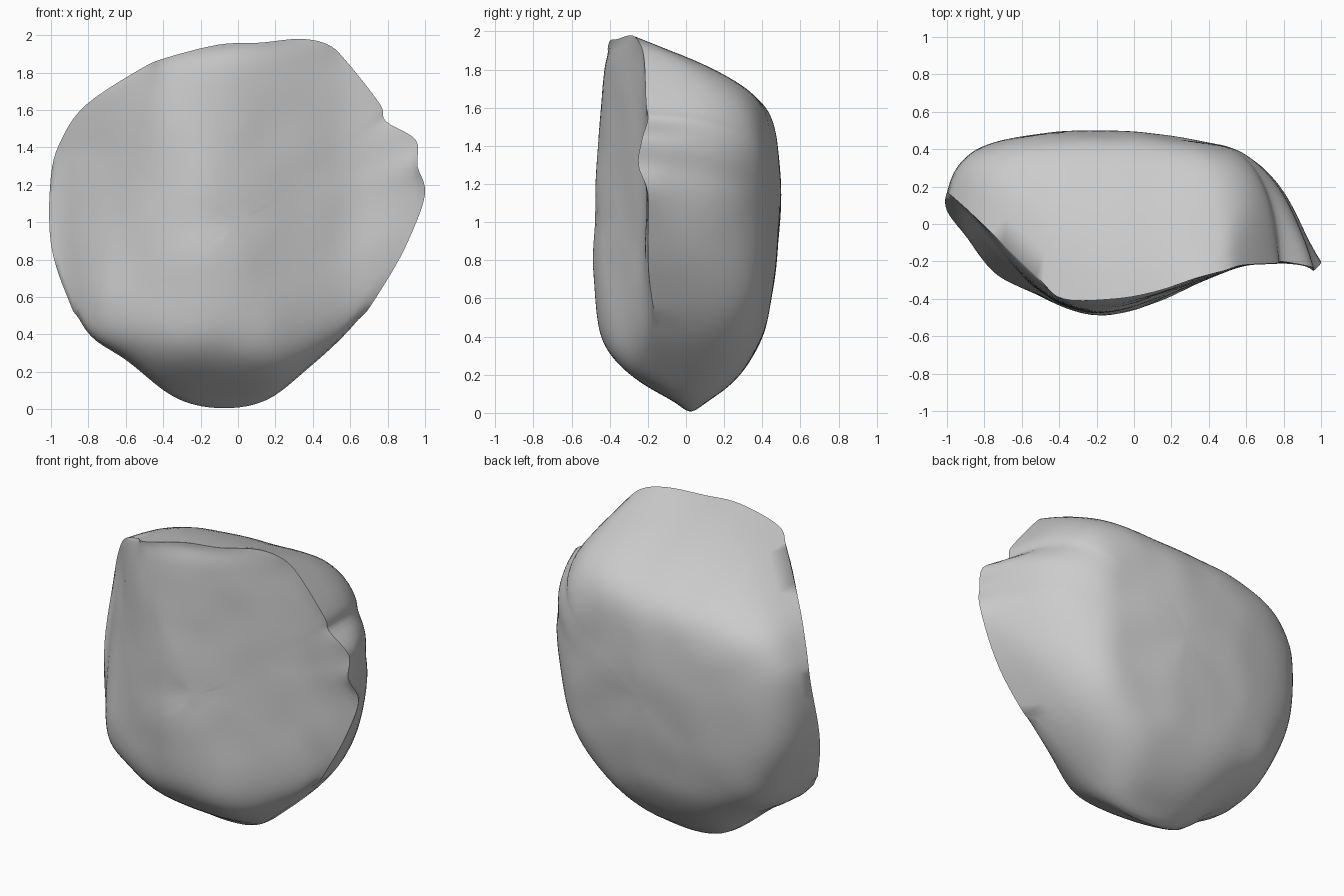
import bpy, bmesh
from mathutils import Vector, noise

cube = bpy.data.objects.get("Cube")
if cube:
    bpy.data.objects.remove(cube)

# Rim of the stone as (x, z, y), clockwise from the bottom
RIM = [(-.1, -.01, .02), (-.35, .05, 0), (-.6, .25, -.1), (-.8, .38, -.14), (-.9, .57, -.06),
       (-1, .88, .07), (-1, 1.25, .16), (-.94, 1.45, .12), (-.81, 1.63, 0), (-.52, 1.82, -.28),
       (-.38, 1.88, -.4), (-.1, 1.95, -.4), (.12, 1.96, -.36), (.33, 1.98, -.29), (.48, 1.95, -.25),
       (.58, 1.86, -.22), (.76, 1.63, -.21), (.79, 1.54, -.2), (.95, 1.44, -.23), (.96, 1.3, -.25),
       (1, 1.15, -.2), (.91, .9, -.2), (.79, .68, -.19), (.61, .42, -.14), (.36, .19, -.04), (.15, .03, 0)]

# Depth profiles of the front and the back, across the width and up the height
FRONT_LOW = [(-1, .03), (-.8, -.28), (-.6, -.35), (-.4, -.44), (-.2, -.52), (0, -.48), (.2, -.39),
             (.4, -.29), (.6, -.22), (1, -.2)]
FRONT_HIGH = [(-1, .15), (-.85, 0), (-.6, -.29), (-.4, -.44), (-.2, -.48), (0, -.43), (.2, -.35),
              (.4, -.28), (.6, -.21), (1, -.2)]
FRONT_UP = [(0, .03), (.05, -.12), (.2, -.33), (.37, -.45), (.6, -.5), (.8, -.54), (1.35, -.53),
            (1.6, -.48), (1.9, -.43), (2, -.31)]
BACK = [(-1, .36), (-.9, .43), (-.6, .48), (-.4, .53), (0, .53), (.3, .46), (.55, .41), (.75, .27),
        (.9, .07), (1, -.19)]
BACK_UP = [(0, .03), (.03, .15), (.2, .31), (.4, .41), (.7, .49), (1.1, .55), (1.4, .53), (1.6, .45),
           (1.75, .28), (1.9, .02), (2, -.28)]
STEPS, RINGS = 5, 30


def linear(table, v):
    for (a, p), (b, q) in zip(table, table[1:]):
        if v <= b:
            return p + (q - p) * max(0, (v - a) / (b - a))
    return table[-1][1]


def soft(table, v):
    """Profile value averaged over a small window, to round the corners."""
    return sum(linear(table, v + k * .02) for k in range(-4, 5)) / 9


def smooth_max(a, b, k):
    h = max(k - abs(a - b), 0) / k
    return max(a, b) + h * h * k / 4


def front_depth(x, z):
    mix = min(1, max(0, (z - .6) / .8))
    across = soft(FRONT_LOW, x) * (1 - mix) + soft(FRONT_HIGH, x) * mix
    return smooth_max(across, soft(FRONT_UP, z), .1)


def back_depth(x, z):
    return -smooth_max(-soft(BACK, x), -soft(BACK_UP, z), .16)


def spline_loop(points, steps):
    """Closed smooth curve through the points."""
    pts = [Vector(p) for p in points]
    n, loop = len(pts), []
    for i in range(n):
        a, b, c, d = (pts[(i + k) % n] for k in (-1, 0, 1, 2))
        for s in range(steps):
            t = s / steps
            loop.append(b + (c - a) * t / 2 + (2 * a - 5 * b + 4 * c - d) * t * t / 2
                        + (3 * b - a - 3 * c + d) * t ** 3 / 2)
    return loop


def add_sheet(bm, loop, rim, depth, fullness):
    """Fill the rim with rings that swell out to the depth profile."""
    centre = Vector((0, 1))
    outer = rim
    for r in range(RINGS - 1, 0, -1):
        t = (r / RINGS) ** .6
        ring = []
        for p in loop:
            x, z = centre.lerp(p.xy, t)
            swell = fullness(t)
            y = p.z + (depth(x, z) - p.z) * swell
            y += noise.noise(Vector((x, y, z)) * 4) * .008 * swell
            ring.append(bm.verts.new((x, y, z)))
        for i in range(len(ring)):
            j = (i + 1) % len(ring)
            bm.faces.new((outer[i], outer[j], ring[j], ring[i]))
        outer = ring
    tip = bm.verts.new((0, sum(v.co.y for v in outer) / len(outer), 1))
    for i in range(len(outer)):
        bm.faces.new((outer[i], outer[(i + 1) % len(outer)], tip))


# Stone body: front and back sheets sharing one rim
bm = bmesh.new()
loop = spline_loop(RIM, STEPS)
rim = [bm.verts.new((p.x, p.z, p.y)) for p in loop]
add_sheet(bm, loop, rim, front_depth, lambda t: (1 - t ** 10) ** .7)
add_sheet(bm, loop, rim, back_depth, lambda t: (1 - t ** 9) ** .5)

# Soften everything but the chipped upper rim
crest = {v for v in rim if v.co.z > .5}
worn = [v for v in bm.verts if v not in crest]
for _ in range(4):
    bmesh.ops.smooth_vert(bm, verts=worn, factor=.5, use_axis_x=True, use_axis_y=True, use_axis_z=True)
bmesh.ops.recalc_face_normals(bm, faces=bm.faces)
mesh = bpy.data.meshes.new("stone")
bm.to_mesh(mesh)
bm.free()
stone = bpy.data.objects.new("stone", mesh)
bpy.context.collection.objects.link(stone)

# Plain grey stone
grey = bpy.data.materials.new("stone grey")
grey.use_nodes = True
colour = (.6, .6, .6, 1)
grey.diffuse_color = colour
grey.node_tree.nodes["Principled BSDF"].inputs["Base Color"].default_value = colour
mesh.materials.append(grey)

bpy.ops.object.select_all(action='DESELECT')
stone.select_set(True)
bpy.context.view_layer.objects.active = stone
bpy.ops.object.shade_smooth_by_angle(angle=1.1)
